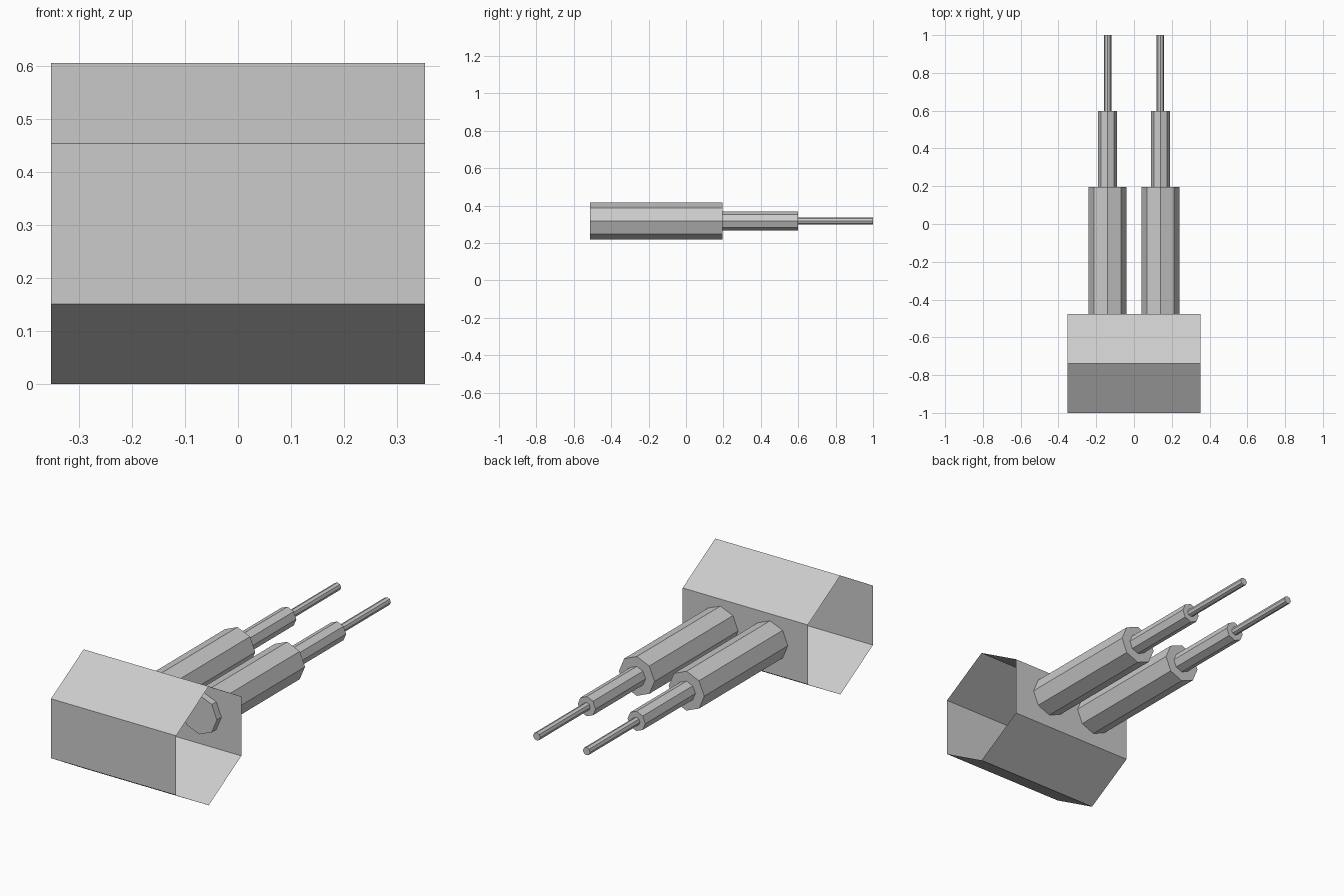
import bpy, bmesh, math

if "Cube" in bpy.data.objects:
    bpy.data.objects.remove(bpy.data.objects["Cube"])


def sweep(name, rings, closed_ends):
    """Skin a list of equally long point rings into a flat-shaded mesh."""
    bm = bmesh.new()
    loops = [[bm.verts.new(p) for p in ring] for ring in rings]
    n = len(loops[0])
    for a, b in zip(loops, loops[1:]):
        for i in range(n):
            j = (i + 1) % n
            bm.faces.new((a[i], a[j], b[j], b[i]))
    if closed_ends:
        bm.faces.new(loops[0])
        bm.faces.new(loops[-1])
    bmesh.ops.recalc_face_normals(bm, faces=bm.faces)
    mesh = bpy.data.meshes.new(name)
    bm.to_mesh(mesh)
    bm.free()
    obj = bpy.data.objects.new(name, mesh)
    bpy.context.collection.objects.link(obj)
    return obj


# Hexagonal sleeve lying along x, open at both ends, corner pointing up
R, HALF = 0.3025, 0.352
CY = -1 + R * math.cos(math.pi / 6)
hexagon = [(CY + R * math.sin(math.radians(60 * k)),
            R + R * math.cos(math.radians(60 * k))) for k in range(6)]
sweep("hex_sleeve", [[(x, y, z) for y, z in hexagon] for x in (-HALF, HALF)], False)

# Two stepped eight-sided barrels running back along y
PROFILE = [(-0.512, 0.1), (0.196, 0.1), (0.196, 0.05),
           (0.598, 0.05), (0.598, 0.02), (1.0, 0.02)]
TZ = 0.318
for side, x in (("left", -0.14), ("right", 0.14)):
    rings = [[(x + r * math.cos(k * math.pi / 4), y, TZ + r * math.sin(k * math.pi / 4))
              for k in range(8)] for y, r in PROFILE]
    sweep(side + "_barrel", rings, True)
